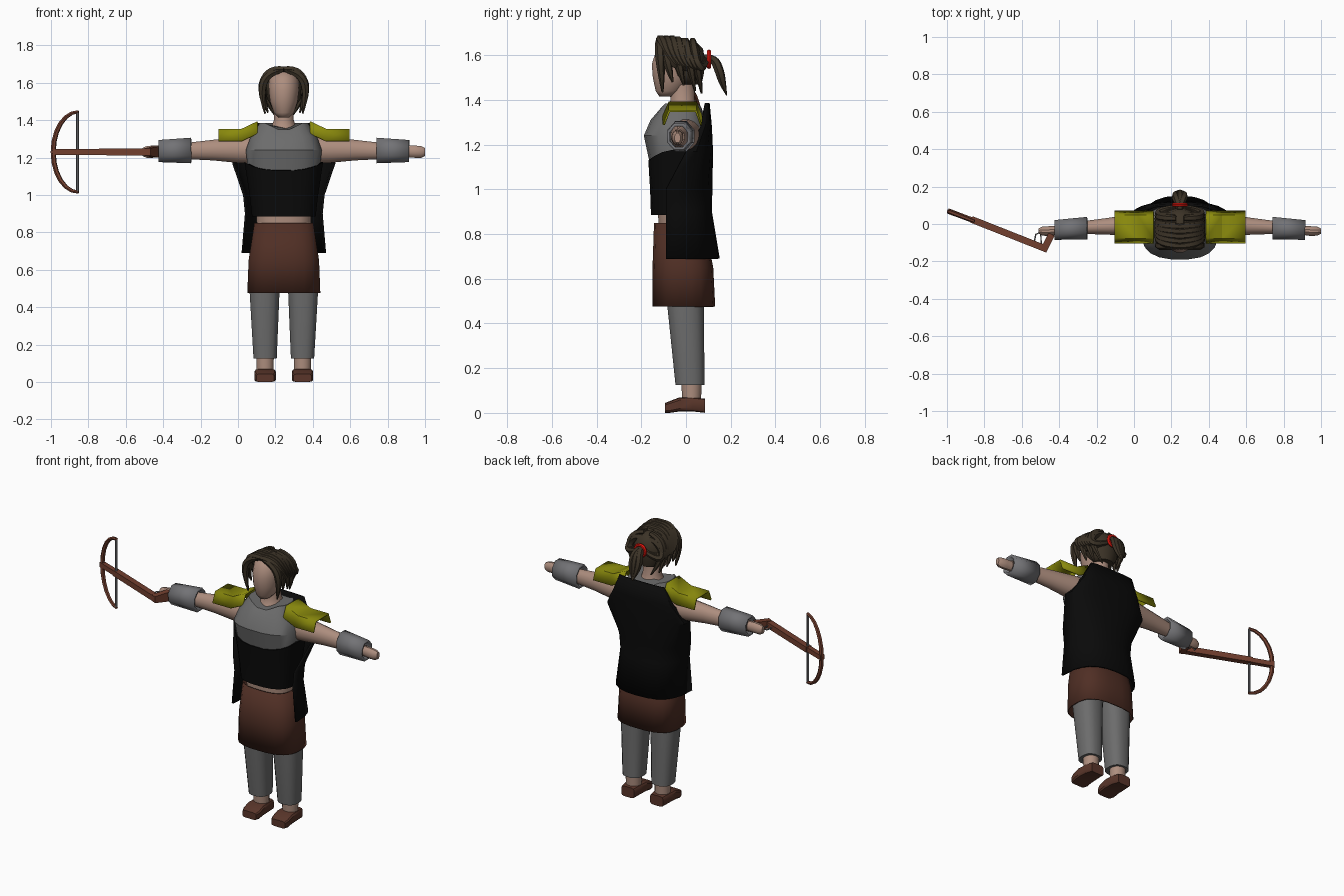
import bpy, bmesh
from math import sin, cos, pi
from mathutils import Vector

if "Cube" in bpy.data.objects:
    bpy.data.objects.remove(bpy.data.objects["Cube"])

C = 0.245          # body centre line
SIDES = (("left", 1), ("right", -1))


def material(name, r, g, b):
    m = bpy.data.materials.new(name)
    m.use_nodes = True
    m.diffuse_color = (r, g, b, 1)
    m.node_tree.nodes["Principled BSDF"].inputs["Base Color"].default_value = (r, g, b, 1)
    return m


SKIN = material("skin", .42, .27, .21)
GREY = material("grey cloth", .15, .15, .15)
STEEL = material("bracer grey", .17, .17, .18)
BLACK = material("black leather", .003, .003, .003)
SKIRT = material("dark brown", .08, .028, .018)
SHOE = material("shoe brown", .1, .036, .023)
WOOD = material("bow wood", .17, .05, .028)
OLIVE = material("olive", .26, .26, .004)
HAIR = material("hair brown", .045, .033, .02)
RED = material("red", 1, .01, .005)


def smooth(ob, angle=.6):
    bpy.ops.object.select_all(action='DESELECT')
    ob.select_set(True)
    bpy.context.view_layer.objects.active = ob
    bpy.ops.object.shade_smooth_by_angle(angle=angle)


def grid(name, rows, mat, closed=True, caps=True, thick=0, angle=.6):
    """Skin rows of points into a surface."""
    bm = bmesh.new()
    vs = [[bm.verts.new(p) for p in row] for row in rows]
    n = len(vs[0])
    for a, b in zip(vs, vs[1:]):
        for i in range(n if closed else n - 1):
            j = (i + 1) % n
            bm.faces.new((a[i], a[j], b[j], b[i]))
    if closed and caps:
        bm.faces.new(vs[0])
        bm.faces.new(vs[-1])
    bmesh.ops.recalc_face_normals(bm, faces=bm.faces)
    me = bpy.data.meshes.new(name)
    bm.to_mesh(me)
    bm.free()
    me.materials.append(mat)
    ob = bpy.data.objects.new(name, me)
    bpy.context.collection.objects.link(ob)
    if thick:
        mod = ob.modifiers.new("thickness", 'SOLIDIFY')
        mod.thickness = thick
        mod.offset = 0
    smooth(ob, angle)
    return ob


def loft(name, rings, mat, axis='z', n=16, power=2, s=1, lift=None, **kw):
    """Rings are (position, centre u, centre v, radius u, radius v); x is measured from the body centre."""
    rows = []
    for k, (w, cu, cv, ru, rv) in enumerate(rings):
        row = []
        for i in range(n):
            a = 2 * pi * (i + .5) / n
            c, d = cos(a), sin(a)
            u = cu + ru * abs(c) ** (2 / power) * (1 if c > 0 else -1)
            v = cv + rv * abs(d) ** (2 / power) * (1 if d > 0 else -1)
            p = {'z': (u, v, w), 'x': (w, u, v), 'y': (u, w, v)}[axis]
            up = lift(p[0]) if lift and k == len(rings) - 1 else 0
            row.append((C + s * p[0], p[1], p[2] + up))
        rows.append(row)
    return grid(name, rows, mat, **kw)


def strands(name, paths, mat, radius, res=1, kind='NURBS', angle=.6):
    """Tapered tubes; each path is a list of (x, y, z, thickness)."""
    cu = bpy.data.curves.new(name, 'CURVE')
    cu.dimensions = '3D'
    cu.bevel_depth = radius
    cu.bevel_resolution = res
    cu.use_fill_caps = True
    cu.resolution_u = 4
    for path in paths:
        sp = cu.splines.new(kind)
        sp.points.add(len(path) - 1)
        for pt, (x, y, z, r) in zip(sp.points, path):
            pt.co = (x, y, z, 1)
            pt.radius = r
        if kind == 'NURBS':
            sp.order_u = 3
            sp.use_endpoint_u = True
    cu.materials.append(mat)
    ob = bpy.data.objects.new(name, cu)
    bpy.context.collection.objects.link(ob)
    bpy.ops.object.select_all(action='DESELECT')
    ob.select_set(True)
    bpy.context.view_layer.objects.active = ob
    bpy.ops.object.convert(target='MESH')
    smooth(bpy.context.view_layer.objects.active, angle)


def beam(name, p, q, w, h0, h1, mat):
    """Box running from p to q, level, with its own end heights."""
    p, q = Vector(p), Vector(q)
    side = (q - p).normalized().cross(Vector((0, 0, 1))) * w / 2
    rows = []
    for e, h in ((p, h0), (q, h1)):
        up = Vector((0, 0, h / 2))
        rows.append([e + side + up, e - side + up, e - side - up, e + side - up])
    grid(name, rows, mat)


# Head and neck
loft("head", [(1.415, 0, -.085, .03, .035), (1.44, 0, -.075, .055, .062), (1.5, 0, -.06, .075, .09),
              (1.56, 0, -.055, .082, .1), (1.62, 0, -.045, .078, .09), (1.66, 0, -.04, .05, .06)], SKIN, angle=1)
loft("neck", [(1.31, 0, -.02, .1, .1), (1.36, 0, -.015, .07, .07), (1.4, 0, -.015, .054, .055),
              (1.47, 0, -.02, .052, .058)], SKIN)

# Torso, layered clothes
loft("waist", [(.6, 0, -.015, .13, .1), (.9, 0, -.015, .15, .112)], SKIN, power=2.5)
loft("chest", [(1.1, 0, -.03, .19, .13), (1.24, 0, -.045, .205, .145), (1.31, 0, -.035, .18, .125),
               (1.335, 0, -.02, .13, .095)], GREY, power=2.6, n=20, lift=lambda x: min(.05, abs(x) * .5))
loft("corset", [(.885, 0, -.03, .172, .128), (1.0, 0, -.03, .185, .132), (1.13, 0, -.03, .212, .14)],
     BLACK, power=2.6, n=20, lift=lambda x: .04 * (abs(x) / .2) ** 3)
loft("skirt", [(.475, 0, -.01, .193, .138), (.65, 0, -.014, .186, .133), (.85, 0, -.03, .155, .11)],
     SKIRT, power=2.8, n=20, caps=False, thick=.008)

# Long back panel wrapping round the sides: height, half width, back y, front edge y
cape = [(.69, .22, .145, -.09), (.9, .202, .11, -.09), (1.0, .212, .112, -.09),
        (1.17, .27, .115, .0), (1.28, .2, .11, .065), (1.385, .15, .1, .085)]
rows = []
for z, hw, back, front in cape:
    row = []
    for i in range(13):
        a = pi * i / 12
        x = abs(cos(a)) ** .8 * (1 if cos(a) > 0 else -1)
        row.append((C + hw * x, front + (back - front) * sin(a) ** .7, z))
    rows.append(row)
grid("back_panel", rows, BLACK, closed=False, thick=.012)

for side, s in SIDES:
    # Legs and feet
    loft(side + "_trouser_leg", [(.125, .1, .018, .063, .066), (.48, .103, -.002, .081, .083),
                                 (.62, .09, -.005, .085, .085)], GREY, power=2.5, s=s)
    loft(side + "_ankle", [(.04, .1, .025, .045, .042), (.16, .1, .025, .048, .048)], SKIN, s=s)
    loft(side + "_shoe", [(-.095, .1, .022, .048, .022), (-.07, .1, .027, .058, .027),
                          (-.03, .1, .038, .058, .032), (.03, .1, .038, .055, .032),
                          (.085, .1, .032, .045, .032)], SHOE, axis='y', power=5, n=12, s=s)

    # Arms
    loft(side + "_arm", [(.14, .0, 1.24, .07, .075), (.24, -.005, 1.24, .062, .07),
                         (.38, -.012, 1.24, .046, .056), (.5, -.018, 1.236, .036, .046),
                         (.66, -.034, 1.233, .028, .034)], SKIN, axis='x', s=s)
    loft(side + "_hand", [(.65, -.034, 1.233, .024, .032), (.7, -.038, 1.232, .027, .034),
                          (.735, -.038, 1.23, .025, .032), (.755, -.038, 1.23, .014, .022)],
         SKIN, axis='x', n=12, s=s)
    loft(side + "_bracer", [(.495, -.022, 1.238, .058, .067), (.67, -.032, 1.235, .05, .057)],
         STEEL, axis='x', n=8, s=s, caps=False, thick=.014, angle=.3)

    # Arched shoulder plates
    rows = [[(C + s * d, y, z - drop) for y, drop in ((-.1, .062), (-.075, 0), (.045, 0), (.068, .062))]
            for d, z in ((.14, 1.39), (.225, 1.35), (.35, 1.35))]
    grid(side + "_shoulder_plate", rows, OLIVE, closed=False, thick=.01, angle=.2)

# Hair: scalp, swept strands, hanging locks and ponytail
loft("scalp_hair", [(1.47, 0, .02, .06, .05), (1.51, 0, .005, .09, .075), (1.57, 0, -.005, .103, .093),
                    (1.63, 0, -.015, .088, .093), (1.665, 0, -.025, .05, .065)], HAIR, angle=1)
paths = []
for side, s in SIDES:
    for k in range(7):
        y = -.118 + .026 * k
        top = 1.672 - .004 * max(0, k - 2) ** 1.6
        paths.append([(C, y, top, .8), (C + s * .065, y + .005, top + .005, 1),
                      (C + s * .118, y * .8 + .01, 1.6 - .004 * k, 1),
                      (C + s * .11, y * .6 + .05, 1.53, .9), (C + s * .02, .09, 1.575, .6)])
    # Locks beside the face and behind the ears
    for y0, y1, x1, z1 in ((-.12, -.105, .1, 1.435), (-.1, -.06, .11, 1.48), (-.05, -.01, .105, 1.465),
                           (0, .04, .085, 1.44), (.03, .07, .05, 1.43)):
        paths.append([(C + s * .02, y0, 1.665, .7), (C + s * .09, y0, 1.65, 1),
                      (C + s * .125, (y0 + y1) / 2, 1.55, 1), (C + s * x1, y1, z1, .2)])
strands("hair_strands", paths, HAIR, .022, angle=.5)
strands("ponytail", [[(C, .075, 1.59, .8), (C + d * .5, .125, 1.59, 1), (C + d, .15, 1.53, 1.1),
                      (C + d * .6, .165, 1.47, .8), (C, .182, 1.42, .1)] for d in (-.025, 0, .025)],
        HAIR, .02)
bpy.ops.mesh.primitive_torus_add(location=(C, .103, 1.582), rotation=(pi / 2, 0, 0), major_radius=.034,
                                 minor_radius=.01, major_segments=16, minor_segments=6)
tie = bpy.context.object
tie.name = "hair_tie"
tie.data.materials.append(RED)
smooth(tie, 1)

# Crossbow in the right hand
Z = 1.23
beam("bow_tip_stock", (-.995, .07, Z), (-.83, .008, Z), .028, .03, .03, WOOD)
beam("bow_stock", (-.87, .025, Z), (-.465, -.135, Z), .036, .034, .036, WOOD)
beam("bow_grip", (-.485, -.145, Z), (-.44, -.055, Z), .036, .04, .06, WOOD)
limb = []
for i in range(13):
    a = -pi / 2 + pi * i / 12
    f = 1 - cos(a)
    limb.append((-.988 + .135 * f, .066 - .052 * f, Z + .215 * sin(a), .75 + .4 * cos(a)))
strands("bow_limb", [limb], WOOD, .012, kind='POLY')
strands("bow_string", [[(-.857, .016, 1.02, 1), (-.857, .016, 1.44, 1)]], STEEL, .008, kind='POLY')
strands("trigger_guard", [[(-.535, -.105, Z, 1), (-.525, -.055, Z, 1), (-.5, -.045, Z, 1), (-.495, -.11, Z, 1)]],
        STEEL, .004, kind='POLY')
